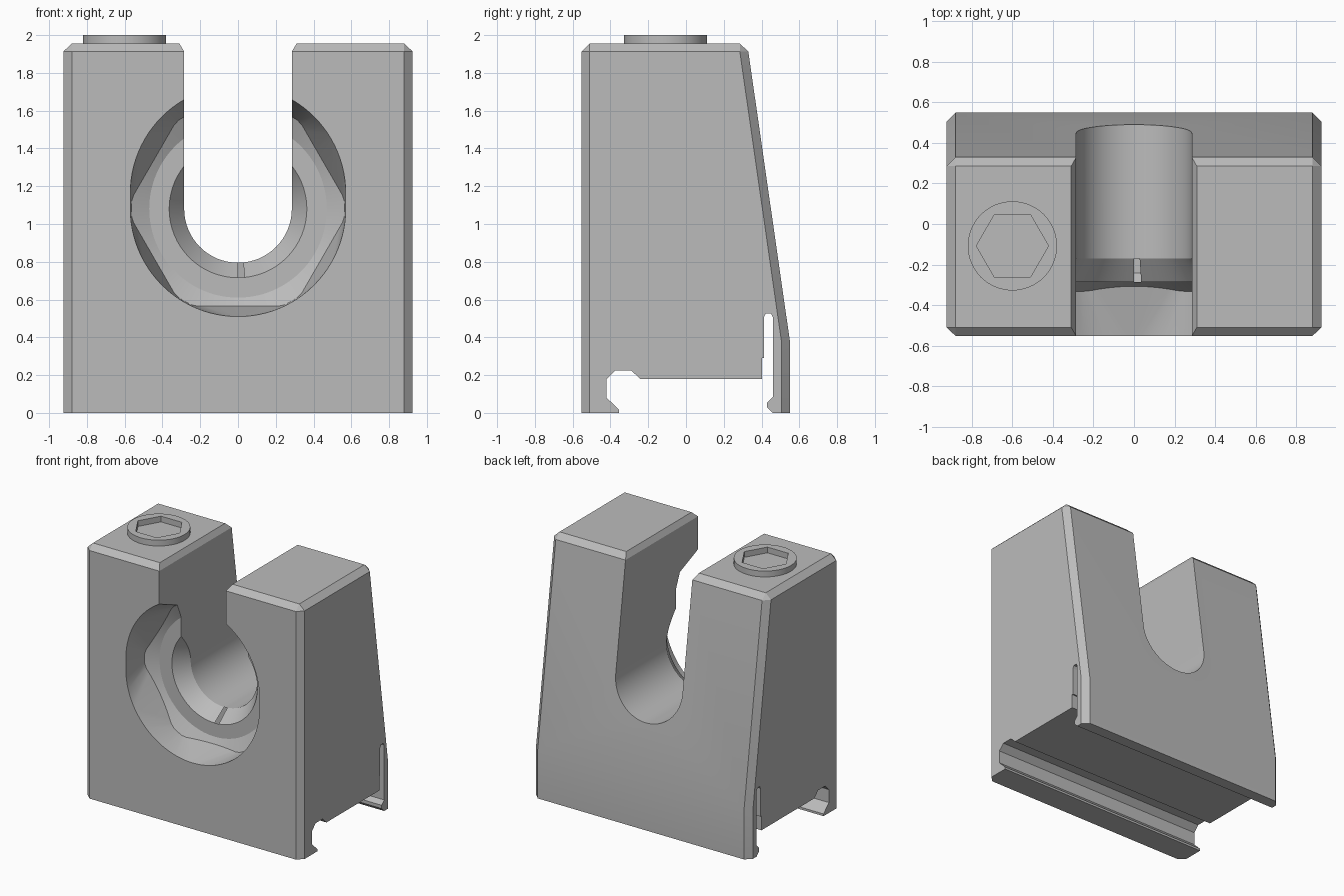
import bpy, bmesh, math

if "Cube" in bpy.data.objects:
    bpy.data.objects.remove(bpy.data.objects["Cube"])

grey = bpy.data.materials.new("grey plastic")
grey.diffuse_color = (0.5, 0.5, 0.5, 1)
grey.use_nodes = True
grey.node_tree.nodes["Principled BSDF"].inputs["Base Color"].default_value = grey.diffuse_color
AXIS_Z = 1.08          # height of the bore axis
BORE = 0.285           # bore radius and half width of the open slot


def to_object(name, bm):
    bmesh.ops.recalc_face_normals(bm, faces=bm.faces)
    mesh = bpy.data.meshes.new(name)
    bm.to_mesh(mesh)
    bm.free()
    mesh.materials.append(grey)
    obj = bpy.data.objects.new(name, mesh)
    bpy.context.collection.objects.link(obj)
    return obj


def hull(name, points):
    """Convex solid around a set of points."""
    bm = bmesh.new()
    for p in points:
        bm.verts.new(p)
    res = bmesh.ops.convex_hull(bm, input=bm.verts)
    junk = {g for g in res["geom_interior"] + res["geom_unused"]
            if isinstance(g, bmesh.types.BMVert) and g.is_valid}
    bmesh.ops.delete(bm, geom=list(junk), context='VERTS')
    bmesh.ops.dissolve_limit(bm, angle_limit=0.002, verts=bm.verts, edges=bm.edges)
    return to_object(name, bm)


def prism(name, outline, place, a, b):
    """Extrude a 2D outline; place(u, v, t) gives the 3D point at depth t."""
    bm = bmesh.new()
    ends = [[bm.verts.new(place(u, v, t)) for u, v in outline] for t in (a, b)]
    bm.faces.new(ends[0])
    bm.faces.new(ends[1][::-1])
    n = len(outline)
    for i in range(n):
        j = (i + 1) % n
        bm.faces.new((ends[0][i], ends[1][i], ends[1][j], ends[0][j]))
    return to_object(name, bm)


def ring(r, n, cx=0, cy=0):
    return [(cx + r * math.cos(2 * math.pi * i / n),
             cy + r * math.sin(2 * math.pi * i / n)) for i in range(n)]


def cut(target, cutter):
    mod = target.modifiers.new("cut", 'BOOLEAN')
    mod.operation, mod.solver, mod.object = 'DIFFERENCE', 'EXACT', cutter
    bpy.context.view_layer.objects.active = target
    bpy.ops.object.modifier_apply(modifier=mod.name)
    bpy.data.objects.remove(cutter)


def smooth(obj):
    bpy.ops.object.select_all(action='DESELECT')
    obj.select_set(True)
    bpy.context.view_layer.objects.active = obj
    bpy.ops.object.shade_smooth_by_angle(angle=math.radians(20))


# Chamfered block with a leaning back
pts = []
for s in (-1, 1):
    pts += [(s * 0.88, -0.51, 1.955), (s * 0.88, 0.285, 1.955)]
    for z, back in ((1.913, 0.33), (0.38, 0.55), (0, 0.55)):
        pts += [(s * 0.925, -0.51, z), (s * 0.88, -0.553, z),
                (s * 0.925, back - 0.045, z), (s * 0.88, back, z)]
body = hull("clamp_body", pts)

# Bolt head pocket: rounded mouth narrowing to a chamfered hexagon
pts = []
for i in range(96):
    a = 2 * math.pi * i / 96
    c, s = math.cos(a), math.sin(a)
    for y, shift in ((-0.553, 0), (-0.58, 0)):
        pts.append((0.57 * c, y, AXIS_Z + 0.57 * s + (0.085 if s > 0 else 0)))
    local = (a % (math.pi / 3)) - math.pi / 6
    r = min(0.565, 0.515 / math.cos(local))
    pts.append((r * c, -0.285 - (r - 0.47) * 0.5, AXIS_Z + r * s))
    pts.append((0.47 * c, -0.285, AXIS_Z + 0.47 * s))
cut(body, hull("pocket_cutter", pts))

# Conical lead-in behind the pocket floor
pts = []
for y, r in ((-0.30, 0.375), (-0.17, BORE)):
    pts += [(u, y, AXIS_Z + v) for u, v in ring(r, 64)]
cut(body, hull("lead_in_cutter", pts))

# Open U slot, flared at the top edges
u_slot = [(0.39, 2.1), (0.31, 1.955), (BORE, 1.913)]
u_slot += [(BORE * math.cos(t), AXIS_Z - BORE * math.sin(t))
           for t in (math.pi * i / 32 for i in range(33))]
u_slot += [(-BORE, 1.913), (-0.31, 1.955), (-0.39, 2.1)]
cut(body, prism("slot_cutter", u_slot, lambda u, v, t: (u, t, v), -1, 1))

# Rail channel under the block, with hook lip and spring clip gap
rail = [(-0.355, -0.1), (-0.355, 0.017), (-0.42, 0.08), (-0.42, 0.18),
        (-0.375, 0.225), (-0.29, 0.225), (-0.243, 0.18), (0.402, 0.18),
        (0.402, 0.29), (0.412, 0.29), (0.412, 0.505), (0.422, 0.525),
        (0.45, 0.525), (0.46, 0.505), (0.46, 0.085), (0.43, 0.055),
        (0.43, 0.03), (0.46, 0), (0.46, -0.1)]
cut(body, prism("rail_cutter", rail, lambda u, v, t: (t, u, v), -1.2, 1.2))
smooth(body)

# Raised round boss with a hexagonal recess on the left top
flat = lambda u, v, t: (u, v, t)
boss = prism("round_boss", ring(0.22, 64, -0.6, -0.108), flat, 1.945, 2.0)
cut(boss, prism("hex_cutter", ring(0.178, 6, -0.6, -0.108), flat, 1.956, 2.1))
smooth(boss)
